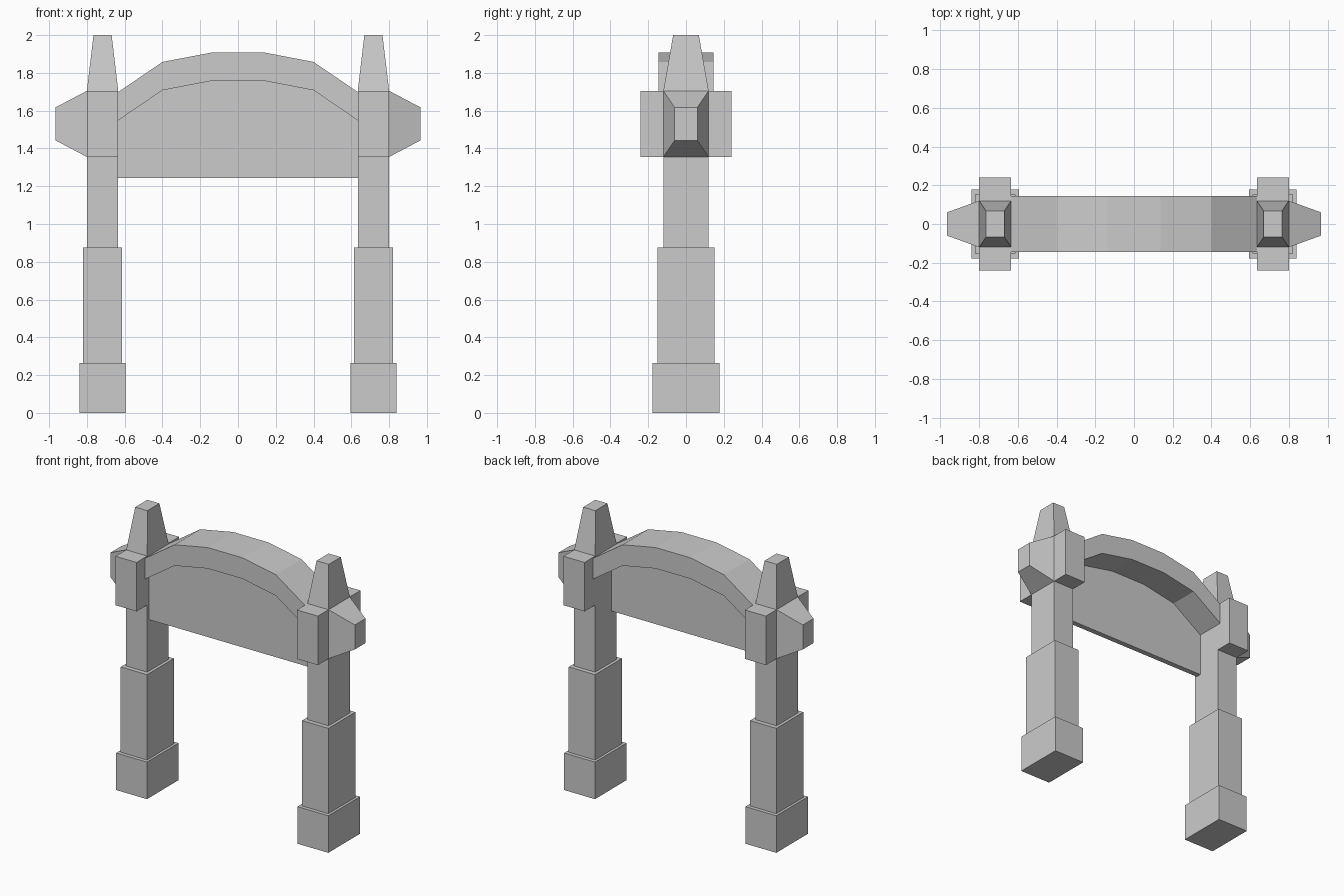
import bpy, bmesh
from mathutils import Vector

if "Cube" in bpy.data.objects:
    bpy.data.objects.remove(bpy.data.objects["Cube"])

CX = 0.717  # post centre


def finish(bm, name):
    bmesh.ops.recalc_face_normals(bm, faces=bm.faces)
    mesh = bpy.data.meshes.new(name)
    bm.to_mesh(mesh)
    bm.free()
    obj = bpy.data.objects.new(name, mesh)
    bpy.context.collection.objects.link(obj)
    return obj


def prism(name, profile, y0, y1):
    """Extrude an x-z outline from y0 to y1."""
    bm = bmesh.new()
    face = bm.faces.new([bm.verts.new((x, y0, z)) for x, z in profile])
    ext = bmesh.ops.extrude_face_region(bm, geom=[face])["geom"]
    verts = [g for g in ext if isinstance(g, bmesh.types.BMVert)]
    bmesh.ops.translate(bm, verts=verts, vec=(0, y1 - y0, 0))
    return finish(bm, name)


def push(bm, face, offset, scale=1.0):
    """Extrude a face outward, scaling its y and z by the given factors."""
    new = bmesh.ops.extrude_discrete_faces(bm, faces=[face])["faces"][0]
    c = new.calc_center_median()
    sy, sz = scale if isinstance(scale, tuple) else (scale, scale)
    for v in new.verts:
        d = v.co - c
        v.co = c + Vector((d.x, d.y * sy, d.z * sz)) + Vector(offset)


# Stepped post with tapered spire: half width, half depth, height
rings = [(0.122, 0.178, 0), (0.122, 0.178, 0.265),
         (0.104, 0.152, 0.265), (0.104, 0.152, 0.875),
         (0.083, 0.12, 0.875), (0.083, 0.12, 1.355),
         (0.083, 0.12, 1.705), (0.048, 0.068, 2.0)]
bm = bmesh.new()
loops = [[bm.verts.new((CX + sx * w, sy * d, z))
          for sx, sy in ((-1, -1), (1, -1), (1, 1), (-1, 1))] for w, d, z in rings]
collar = []
for k, (a, b) in enumerate(zip(loops, loops[1:])):
    for i in range(4):
        j = (i + 1) % 4
        f = bm.faces.new((a[i], a[j], b[j], b[i]))
        if k == 5:
            collar.append(f)
bm.faces.new(loops[0][::-1])
bm.faces.new(loops[-1])

# Front and back blocks, and the tapered outer knob
push(bm, collar[0], (0, -0.12, 0))
push(bm, collar[2], (0, 0.12, 0))
push(bm, collar[1], (0.166, 0, 0), (0.5, 0.5))
post = finish(bm, "gate_posts")
post.modifiers.new("Mirror", "MIRROR").use_mirror_merge = False

# Arched beam between the posts
arc = [(-0.635, 1.698), (-0.4, 1.858), (-0.138, 1.908),
       (0.138, 1.908), (0.4, 1.858), (0.635, 1.698)]
under = [(x, z - 0.15) for x, z in arc]
prism("arched_beam", arc + under[::-1], -0.145, 0.145)

# Thin panel under the arch, set toward the front
prism("sign_panel", under + [(0.635, 1.243), (-0.635, 1.243)], -0.1, -0.062)
